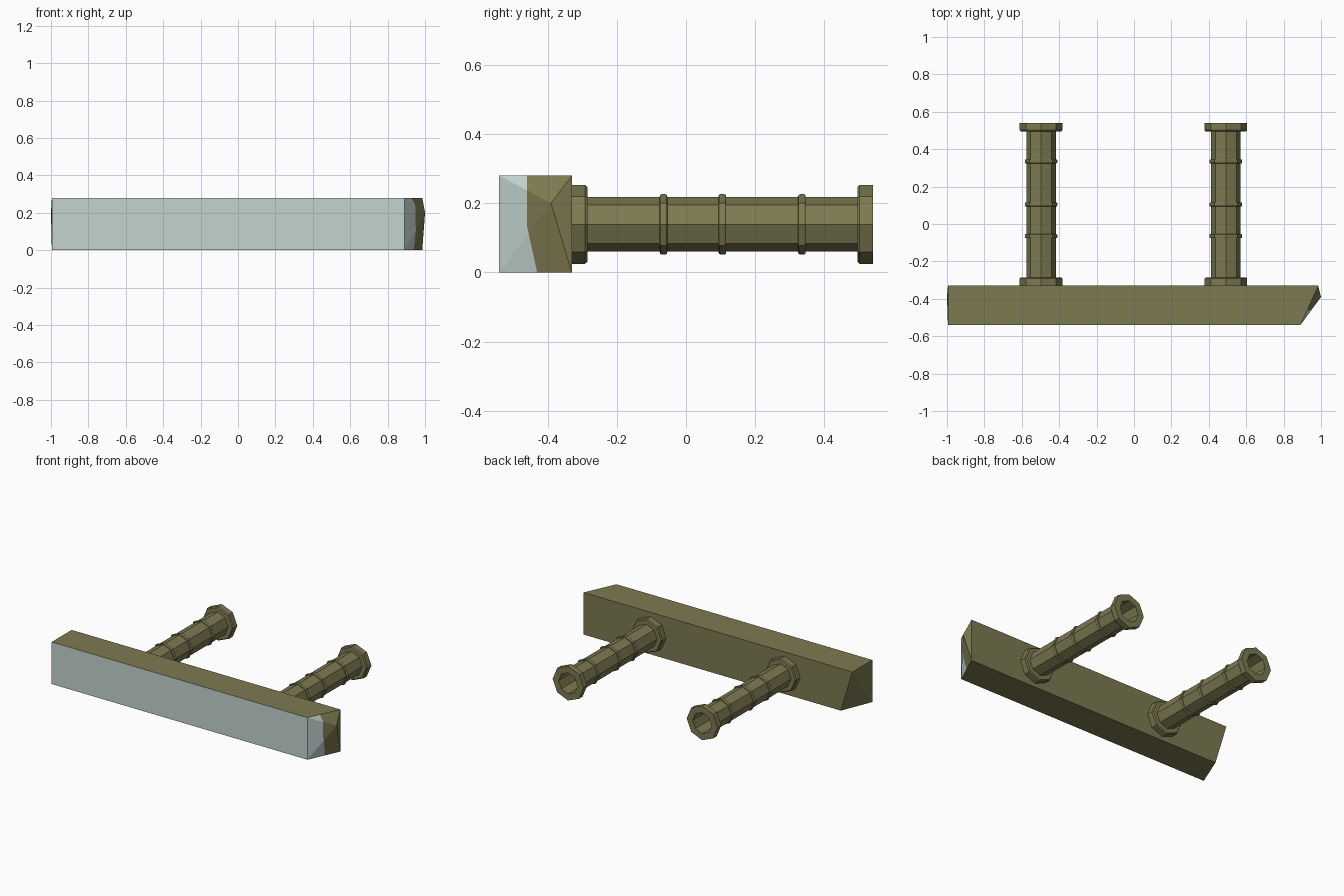
import bpy, bmesh, math
from mathutils import Vector

if "Cube" in bpy.data.objects:
    bpy.data.objects.remove(bpy.data.objects["Cube"])


def material(name, rgb):
    m = bpy.data.materials.new(name)
    m.diffuse_color = (*rgb, 1)
    m.use_nodes = True
    m.node_tree.nodes["Principled BSDF"].inputs["Base Color"].default_value = m.diffuse_color
    return m


olive = material("olive_metal", (0.205, 0.195, 0.083))
pale = material("pale_panel", (0.55, 0.655, 0.625))


def finish(bm, name, mats):
    mesh = bpy.data.meshes.new(name)
    bm.to_mesh(mesh)
    bm.free()
    obj = bpy.data.objects.new(name, mesh)
    for m in mats:
        mesh.materials.append(m)
    bpy.context.collection.objects.link(obj)
    return obj


# Beam: slanted box whose ends are low pyramids
YF, YB, ZT = -0.54, -0.33, 0.28
bm = bmesh.new()
left = [bm.verts.new(p) for p in
        [(-0.995, YF, 0), (-0.91, YB, 0), (-0.995, YB, ZT), (-0.995, YF, ZT)]]
right = [bm.verts.new(p) for p in
         [(0.89, YF, 0), (0.985, YB, 0), (0.985, YB, ZT), (0.89, YF, ZT)]]
for i in range(4):
    j = (i + 1) % 4
    face = bm.faces.new((left[i], left[j], right[j], right[i]))
    if i == 3:
        face.material_index = 1          # pale front panel
for ring, x in ((left, -1.0), (right, 1.0)):
    tip = bm.verts.new((x, -0.39, 0.2))
    for i in range(4):
        bm.faces.new((ring[i], ring[(i + 1) % 4], tip))
bmesh.ops.recalc_face_normals(bm, faces=bm.faces[:])

# Pale front colour wraps round the right end as far as two cut lines
cuts = [(Vector((0, -0.46, 0.2)), Vector((0, -1, 0))),
        (Vector((0, -0.463, 0.15)), Vector((0, -0.15, -0.033)))]


def is_right_end(f):
    return f.calc_center_median().x > 0.85


for co, no in cuts:
    faces = [f for f in bm.faces if is_right_end(f)]
    edges = {e for f in faces for e in f.edges}
    verts = {v for f in faces for v in f.verts}
    bmesh.ops.bisect_plane(bm, geom=list(verts) + list(edges) + faces,
                           plane_co=co, plane_no=no)
for f in bm.faces:
    if is_right_end(f):
        c = f.calc_center_median()
        f.material_index = int(any((c - co).dot(no) > 0 for co, no in cuts))
finish(bm, "beam", [olive, pale])


# Pipes: closed profile (radius, y) turned into an eight-sided hollow tube
def pipe(name, x, z=0.139, sides=8):
    R, F, B, bore = 0.079, 0.114, 0.087, 0.07
    profile = [(bore, -0.329), (F, -0.33), (F, -0.292), (F - 0.006, -0.285), (R, -0.285)]
    for y in (-0.065, 0.105, 0.335):     # raised bands
        profile += [(R, y - 0.011), (B - 0.002, y - 0.01), (B, y - 0.006),
                    (B, y + 0.006), (B - 0.002, y + 0.01), (R, y + 0.011)]
    profile += [(R, 0.495), (F - 0.006, 0.495), (F, 0.502), (F, 0.54), (bore, 0.54)]
    bm = bmesh.new()
    rings = []
    for k in range(sides):
        a = 2 * math.pi * k / sides
        rings.append([bm.verts.new((x + r * math.cos(a), y, z + r * math.sin(a)))
                      for r, y in profile])
    n = len(profile)
    for k in range(sides):
        a, b = rings[k], rings[(k + 1) % sides]
        for i in range(n):
            j = (i + 1) % n
            bm.faces.new((a[i], a[j], b[j], b[i]))
    bmesh.ops.recalc_face_normals(bm, faces=bm.faces[:])
    finish(bm, name, [olive])


pipe("left_pipe", -0.497)
pipe("right_pipe", 0.491)
